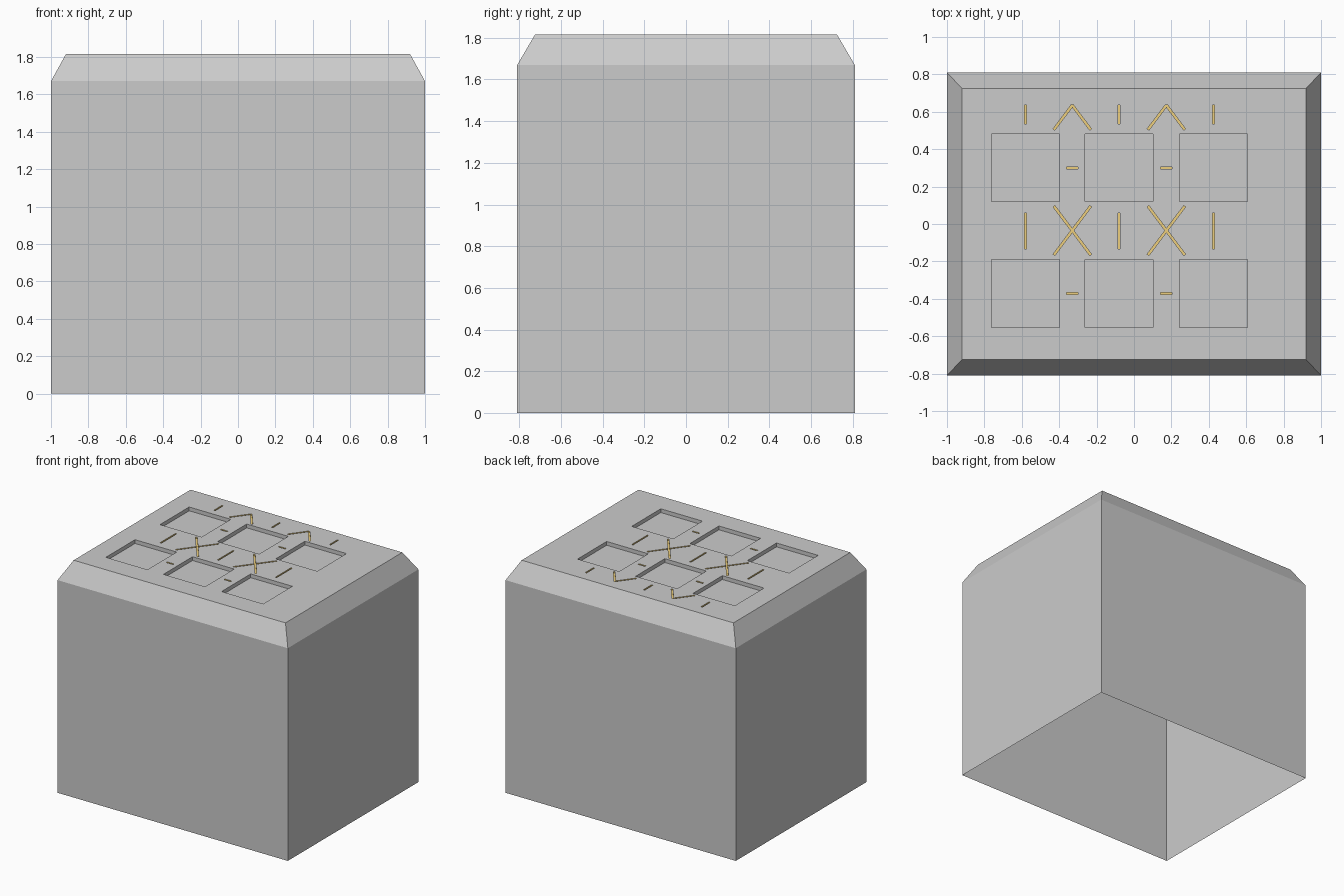
import bpy, bmesh, math

if "Cube" in bpy.data.objects:
    bpy.data.objects.remove(bpy.data.objects["Cube"])

TOP, SHOULDER = 1.815, 1.67
gold = bpy.data.materials.new("gold_trace")
gold.diffuse_color = (0.85, 0.62, 0.2, 1)
gold.use_nodes = True
gold.node_tree.nodes["Principled BSDF"].inputs["Base Color"].default_value = gold.diffuse_color

# Block with a chamfered upper rim
bm = bmesh.new()
rings = [[bm.verts.new((sx * hx, sy * hy, z)) for sx, sy in ((-1, -1), (1, -1), (1, 1), (-1, 1))]
         for hx, hy, z in ((1, 0.81, 0), (1, 0.81, SHOULDER), (0.92, 0.725, TOP))]
bm.faces.new(rings[0][::-1])
bm.faces.new(rings[-1])
for lo, hi in zip(rings, rings[1:]):
    for i in range(4):
        j = (i + 1) % 4
        bm.faces.new((lo[i], lo[j], hi[j], hi[i]))
mesh = bpy.data.meshes.new("block")
bm.to_mesh(mesh)
bm.free()
block = bpy.data.objects.new("block", mesh)
bpy.context.collection.objects.link(block)
mesh.materials.append(None)
mesh.materials.append(gold)


def cut(x, y, sx, sy, depth, angle=0, slot=0):
    """Carve a rectangular recess into the top face."""
    bpy.ops.mesh.primitive_cube_add(size=1, location=(x, y, TOP), rotation=(0, 0, angle))
    tool = bpy.context.object
    tool.name = "cutter"
    tool.hide_render = True
    tool.scale = (sx, sy, 2 * depth)
    tool.data.materials.append(None)
    tool.data.materials.append(gold)
    for p in tool.data.polygons:
        p.material_index = slot
    mod = block.modifiers.new("cut", 'BOOLEAN')
    mod.operation = 'DIFFERENCE'
    mod.solver = 'EXACT'
    mod.object = tool
    bpy.context.view_layer.objects.active = block
    bpy.ops.object.modifier_apply(modifier=mod.name)
    bpy.data.objects.remove(tool, do_unlink=True)


def groove(x1, y1, x2, y2):
    """Thin gold-lined groove between two points."""
    cut((x1 + x2) / 2, (y1 + y2) / 2, math.hypot(x2 - x1, y2 - y1), 0.012, 0.01,
        math.atan2(y2 - y1, x2 - x1), 1)


columns = (-0.58, -0.08, 0.425)
gaps = (-0.33, 0.173)

# Square pockets
for x in columns:
    for y in (0.30, -0.372):
        cut(x, y, 0.362, 0.362, 0.03)

# Straight grooves above each pocket
for x in columns:
    groove(x, 0.535, x, 0.635)
    groove(x, -0.135, x, 0.06)

# Dashes, crosses and chevrons between the columns
for x in gaps:
    for y in (0.30, -0.372):
        groove(x - 0.03, y, x + 0.03, y)
    for s in (-1, 1):
        groove(x - s * 0.098, 0.095, x + s * 0.098, -0.165)
        groove(x + s * 0.098, 0.505, x, 0.635)

# Open underside
bm = bmesh.new()
bm.from_mesh(block.data)
base = [f for f in bm.faces if f.calc_center_median().z < 0.01]
bmesh.ops.delete(bm, geom=base, context='FACES')
bm.to_mesh(block.data)
bm.free()
